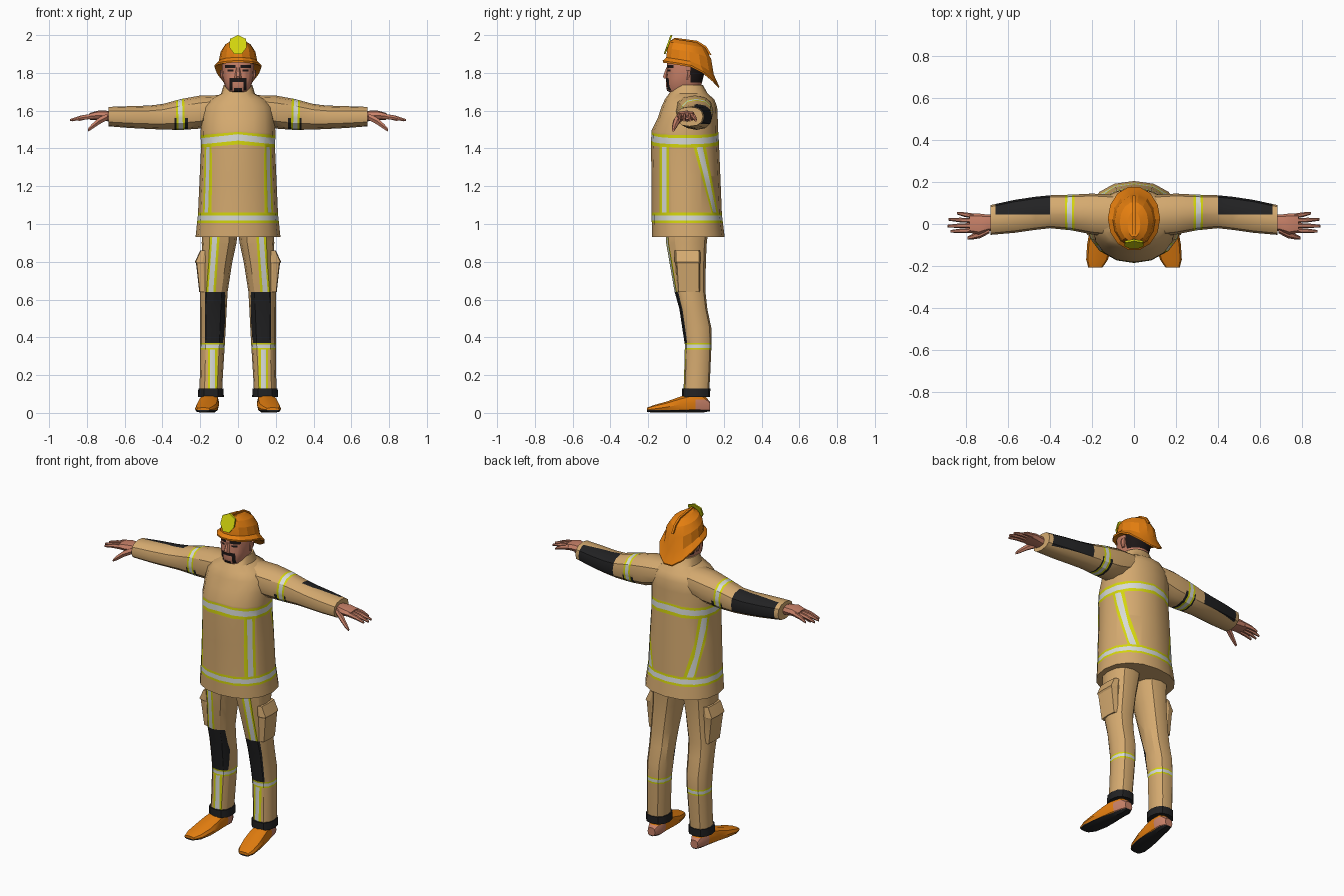
import bpy, bmesh, math
from mathutils import Vector as V

if "Cube" in bpy.data.objects:
    bpy.data.objects.remove(bpy.data.objects["Cube"])

PALETTE = {
    "canvas_tan": (0.66, 0.40, 0.16), "reflective_grey": (0.68, 0.70, 0.68),
    "safety_yellow": (0.66, 0.67, 0.004), "patch_black": (0.016, 0.016, 0.017),
    "helmet_orange": (0.78, 0.21, 0.005), "skin": (0.58, 0.22, 0.14),
    "hair_dark": (0.012, 0.008, 0.008)}
TAN, GREY, YELLOW, BLACK, ORANGE, SKIN, HAIR = range(7)
MATS = []
for name, col in PALETTE.items():
    m = bpy.data.materials.new(name)
    m.diffuse_color = (*col, 1)
    m.use_nodes = True
    m.node_tree.nodes["Principled BSDF"].inputs["Base Color"].default_value = m.diffuse_color
    MATS.append(m)
BIG = 9


def loft(axis, rings, n=12, power=1.0, mat=TAN):
    """Skin rings (t, a0, a1, b0, b1) of rounded sections placed along an axis."""
    bm = bmesh.new()
    loops = []
    for t, a0, a1, b0, b1 in rings:
        loop = []
        for i in range(n):
            ang = 2 * math.pi * i / n
            c, s = [math.copysign(abs(v) ** power, v) if abs(v) > 1e-6 else 0
                    for v in (math.cos(ang), math.sin(ang))]
            a = (a0 + a1) / 2 + c * (a1 - a0) / 2
            b = (b0 + b1) / 2 + s * (b1 - b0) / 2
            co = {"x": (t, a, b), "y": (a, t, b), "z": (a, b, t)}[axis]
            loop.append(bm.verts.new(co))
        loops.append(loop)
    for l, k in zip(loops, loops[1:]):
        for i in range(n):
            j = (i + 1) % n
            bm.faces.new((l[i], l[j], k[j], k[i]))
    bm.faces.new(loops[0])
    bm.faces.new(loops[-1])
    for f in bm.faces:
        f.material_index = mat
    return bm


def prism(points, x0, x1, mat):
    """Extrude a (y, z) outline across x."""
    bm = bmesh.new()
    a = [bm.verts.new((x0, y, z)) for y, z in points]
    b = [bm.verts.new((x1, y, z)) for y, z in points]
    bm.faces.new(a)
    bm.faces.new(b)
    for i in range(len(a)):
        j = (i + 1) % len(a)
        bm.faces.new((a[i], a[j], b[j], b[i]))
    for f in bm.faces:
        f.material_index = mat
    return bm


def finish(name, bm, mirror=False, angle=32):
    bmesh.ops.recalc_face_normals(bm, faces=bm.faces)
    me = bpy.data.meshes.new(name)
    bm.to_mesh(me)
    bm.free()
    for m in MATS:
        me.materials.append(m)
    ob = bpy.data.objects.new(name, me)
    bpy.context.collection.objects.link(ob)
    bpy.ops.object.select_all(action="DESELECT")
    ob.select_set(True)
    bpy.context.view_layer.objects.active = ob
    bpy.ops.object.shade_smooth_by_angle(angle=math.radians(angle))
    if mirror:
        ob.modifiers.new("mirror", "MIRROR").use_mirror_merge = False
    return ob


def cut(bm, faces, co, no):
    geom = set(faces)
    for f in faces:
        geom.update(f.edges)
        geom.update(f.verts)
    if geom:
        bmesh.ops.bisect_plane(bm, geom=list(geom), dist=1e-5, plane_co=co, plane_no=no)


def inside(bm, lo, hi):
    return [f for f in bm.faces
            if all(lo[i] < f.calc_center_median()[i] < hi[i] for i in range(3))]


def region(bm, lo, hi):
    """Cut the surface along a box and return the faces inside it."""
    for i in range(3):
        for lim in (lo[i], hi[i]):
            if abs(lim) < 5:
                near = [f for f in bm.faces if all(
                    min(v.co[k] for v in f.verts) < hi[k] and
                    max(v.co[k] for v in f.verts) > lo[k] for k in range(3))]
                axis = V((0, 0, 0))
                axis[i] = 1
                cut(bm, near, axis * lim, axis)
    return inside(bm, lo, hi)


def paint(bm, lo, hi, mat):
    for f in region(bm, lo, hi):
        f.material_index = mat


def stripe(bm, lo, hi, p, q, w0, w1, d):
    """Yellow-grey-yellow tape from p to q, widths w0 and w1, projected along d."""
    p, q, w0, w1, d = map(V, (p, q, w0, w1, d))
    region(bm, lo, hi)
    planes = []
    for u in (0, 0.25, 0.75, 1):
        a = p + w0 * u
        no = (q + w1 * u - a).cross(d).normalized()
        planes.append((a, no if no.dot(w0) > 0 else -no))
        cut(bm, inside(bm, lo, hi), *planes[-1])
    for f in inside(bm, lo, hi):
        k = sum((f.calc_center_median() - a).dot(no) > 0 for a, no in planes)
        if 0 < k < 4:
            f.material_index = GREY if k == 2 else YELLOW


def hoop(bm, z, h):
    stripe(bm, (-BIG, -BIG, z - .001), (BIG, BIG, z + h + .001),
           (-1, 0, z), (1, 0, z), (0, 0, h), (0, 0, h), (0, 1, 0))


# Coat with hoops, front tapes and slanted back tapes
coat = loft("z", [
    (.93, -.225, .225, -.18, .205), (1.05, -.212, .212, -.182, .19),
    (1.25, -.203, .203, -.182, .182), (1.40, -.196, .196, -.186, .175),
    (1.48, -.198, .198, -.182, .17), (1.56, -.195, .195, -.15, .168),
    (1.62, -.185, .185, -.13, .165), (1.66, -.15, .15, -.112, .15),
    (1.69, -.09, .09, -.09, .115), (1.735, -.076, .076, -.065, .09)], 16, .9)
hoop(coat, 1.005, .055)
hoop(coat, 1.405, .065)
stripe(coat, (-BIG, -.145, 1.06), (BIG, -.085, 1.405),
       (0, -.14, 1), (0, -.14, 2), (0, .05, 0), (0, .05, 0), (1, 0, 0))
stripe(coat, (-BIG, .03, 1.06), (BIG, BIG, 1.405),
       (0, .04, 1.405), (0, .135, 1.06), (0, .065, 0), (0, .035, 0), (1, 0, 0))
for v in coat.verts:  # chest tape arches towards the middle
    v.co.z += .025 * max(0, 1 - abs(v.co.x) / .2) * max(0, 1 - abs(v.co.z - 1.44) / .1)
finish("coat", coat)

# Sleeves
sleeve = loft("x", [
    (.10, -.06, .14, 1.54, 1.682), (.20, -.05, .145, 1.505, 1.68),
    (.30, -.03, .14, 1.498, 1.662), (.40, -.02, .137, 1.50, 1.635),
    (.47, -.028, .13, 1.503, 1.627), (.57, -.042, .115, 1.508, 1.624),
    (.685, -.052, .09, 1.517, 1.62)], 12, .85)
paint(sleeve, (.265, -BIG, 1.0), (.335, BIG, 1.56), BLACK)
paint(sleeve, (.40, .045, 1.53), (.66, BIG, BIG), BLACK)
stripe(sleeve, (.26, -BIG, 1), (.34, BIG, BIG), (.28, 0, 1.5), (.285, 0, 1.66),
       (.045, 0, 0), (.045, 0, 0), (0, 1, 0))
finish("sleeve", sleeve, True)

# Hands: palm, four fingers, thumb
finish("palm", loft("x", [
    (.66, -.03, .045, 1.54, 1.595), (.70, -.035, .045, 1.545, 1.60),
    (.74, -.05, .05, 1.55, 1.60), (.785, -.042, .05, 1.552, 1.588)], 8, .8, SKIN), True)
for i, (y0, y1, tip) in enumerate([(-.03, -.035, .875), (-.007, -.01, .89),
                                   (.016, .022, .885), (.038, .052, .845)]):
    mid = (.775 + tip) / 2
    finish(f"finger_{i + 1}", loft("x", [
        (.765, y0 - .012, y0 + .012, 1.555, 1.587),
        (mid, (y0 + y1) / 2 - .011, (y0 + y1) / 2 + .011, 1.551, 1.576),
        (tip, y1 - .006, y1 + .006, 1.543, 1.556)], 6, 1, SKIN), True)
finish("thumb", loft("x", [
    (.69, -.045, -.01, 1.548, 1.588), (.735, -.068, -.03, 1.525, 1.567),
    (.775, -.075, -.05, 1.498, 1.53), (.795, -.075, -.06, 1.488, 1.505)], 6, 1, SKIN), True)

# Trouser legs with knee patches and tapes
leg = loft("z", [
    (.98, .0, .19, -.11, .12), (.90, .008, .192, -.105, .11),
    (.80, .03, .19, -.088, .105), (.64, .055, .20, -.06, .103),
    (.55, .06, .20, -.035, .113), (.45, .065, .20, -.02, .134),
    (.36, .07, .20, -.006, .135), (.20, .08, .202, -.01, .128),
    (.10, .085, .205, -.014, .122)], 12, .85)
hoop(leg, .335, .036)
paint(leg, (.068, -BIG, .371), (.176, .02, .64), BLACK)
for z0, z1, xa, xb in [(.64, .96, .118, .095), (.12, .335, .108, .108)]:
    stripe(leg, (.05, -BIG, z0), (.18, .03, z1), (xa, 0, z0), (xb, 0, z1),
           (.052, 0, 0), (.052, 0, 0), (0, 1, 0))
finish("trouser_leg", leg, True)
finish("trouser_cuff", loft("z", [
    (.085, .075, .212, -.022, .127), (.13, .077, .21, -.022, .129)], 12, .85, BLACK), True)
finish("thigh_pocket", loft("z", [
    (.64, .15, .205, -.045, .075), (.79, .15, .222, -.055, .075),
    (.80, .15, .228, -.06, .078), (.86, .15, .20, -.06, .075)], 8, .35), True, 20)

# Shoes with bare heel patch and dark sole
shoe = loft("y", [
    (.128, .12, .17, .008, .06), (.09, .10, .185, 0, .10), (.03, .10, .20, 0, .105),
    (-.03, .10, .212, 0, .088), (-.10, .105, .224, 0, .062),
    (-.17, .124, .228, 0, .042), (-.207, .15, .218, .005, .028)], 10, .75, ORANGE)
paint(shoe, (-BIG, .05, -1), (BIG, BIG, .072), SKIN)
paint(shoe, (-BIG, -BIG, -1), (BIG, BIG, .014), BLACK)
finish("shoe", shoe, True)

# Head with hair, brows, eyes, moustache and goatee
head = loft("z", [
    (1.64, -.06, .06, -.05, .075), (1.69, -.058, .058, -.07, .075),
    (1.705, -.058, .058, -.1, .075), (1.73, -.07, .07, -.106, .08),
    (1.77, -.081, .081, -.105, .09), (1.81, -.085, .085, -.102, .1),
    (1.85, -.086, .086, -.1, .105), (1.89, -.08, .08, -.09, .1)], 16, .85, SKIN)
paint(head, (-BIG, .025, 1.75), (BIG, BIG, 1.9), HAIR)
for s in (-1, 1):
    for a, b, z0, z1 in [(.012, .068, 1.826, 1.842), (.024, .055, 1.808, 1.819),
                         (0, .045, 1.752, 1.772), (.029, .045, 1.708, 1.752),
                         (0, .02, 1.70, 1.72)]:
        x = sorted((s * a, s * b))
        paint(head, (x[0], -BIG, z0), (x[1], -.03, z1), HAIR)
finish("head", head)
finish("nose", loft("z", [
    (1.77, -.018, .018, -.118, -.09), (1.78, -.018, .018, -.124, -.09),
    (1.828, -.009, .009, -.106, -.09)], 6, 1, SKIN))
finish("ear", loft("z", [
    (1.765, .075, .088, -.005, .015), (1.79, .075, .096, -.01, .025),
    (1.815, .075, .096, -.008, .028)], 6, 1, SKIN), True)

# Helmet: underside, drooping brim and dome
levels = [(1.842, .088, -.095, .11, .8), (1.836, .124, -.126, .178, 1),
          (1.846, .125, -.127, .18, 1), (1.866, .102, -.108, .15, .8),
          (1.915, .092, -.102, .136, .4), (1.95, .068, -.088, .105, .1),
          (1.97, .03, -.065, .06, 0)]
helmet = loft("z", [(z, -r, r, f, b) for z, r, f, b, _ in levels], 14, 1, ORANGE)
for v in helmet.verts:
    droop = min(levels, key=lambda l: abs(l[0] - v.co.z))[4]
    v.co.z -= .15 * v.co.y + 3 * droop * max(0, v.co.y) ** 2
finish("helmet", helmet, angle=20)
finish("helmet_ridge", prism([(-.10, 1.925), (-.085, 1.968), (-.06, 1.986), (.06, 1.97),
                              (.108, 1.94), (.135, 1.895), (.10, 1.90), (-.05, 1.93)],
                             -.006, .006, ORANGE))

# Front badge: shield outline leaning back against the dome
badge = bmesh.new()
outline = [(-.02, 1.90), (.02, 1.90), (.046, 1.935), (.043, 1.98), (.02, 1.99),
           (0, 2.0), (-.02, 1.99), (-.043, 1.98), (-.046, 1.935)]
rows = [[badge.verts.new((x, -.118 + (z - 1.9) * .36 + d, z)) for x, z in outline]
        for d in (0, .01)]
for r in rows:
    badge.faces.new(r)
for i in range(len(outline)):
    j = (i + 1) % len(outline)
    badge.faces.new((rows[0][i], rows[0][j], rows[1][j], rows[1][i]))
for f in badge.faces:
    f.material_index = YELLOW
finish("helmet_badge", badge)
